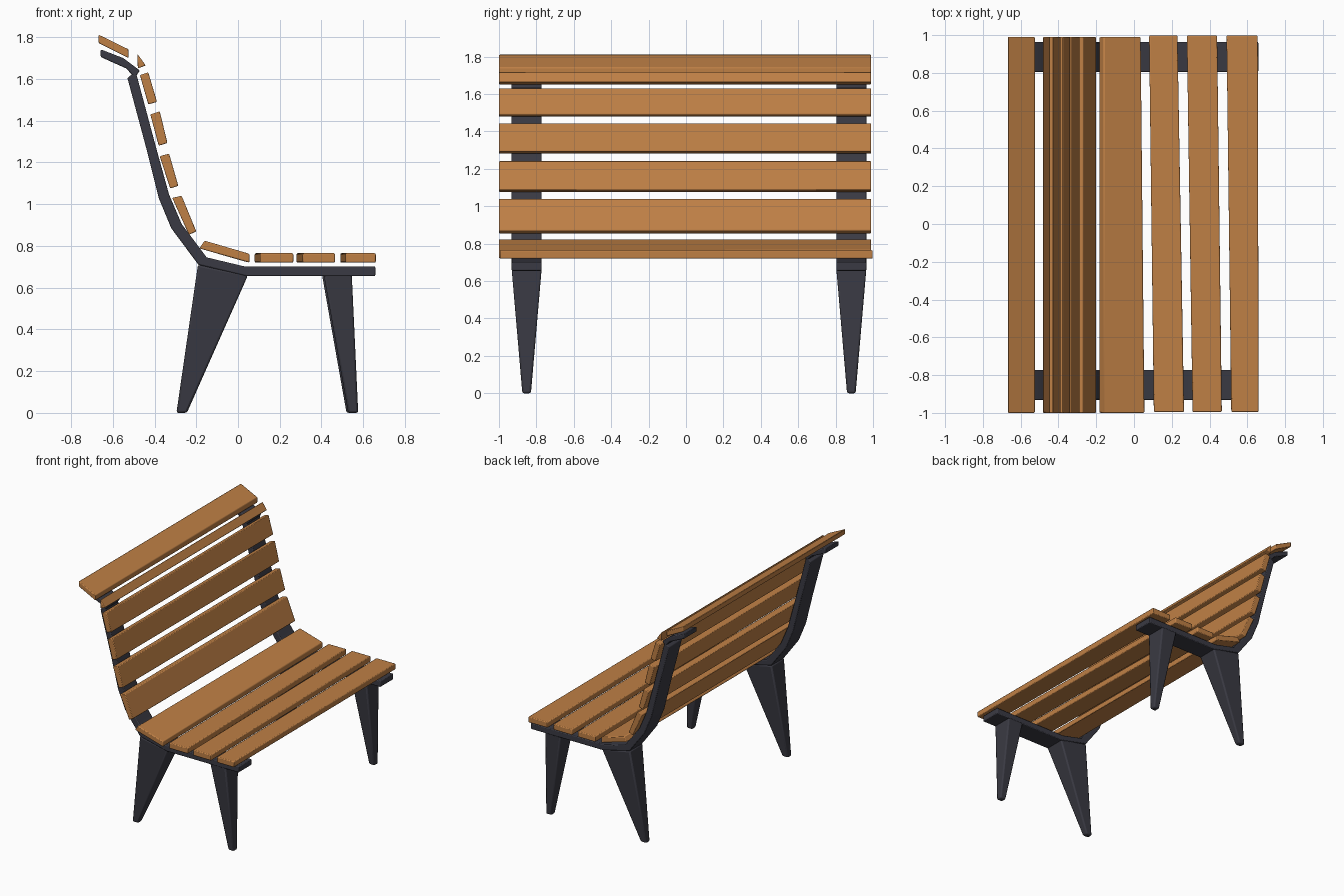
import bpy, bmesh

if "Cube" in bpy.data.objects:
    bpy.data.objects.remove(bpy.data.objects["Cube"])


def material(name, color):
    m = bpy.data.materials.new(name)
    m.diffuse_color = (*color, 1)
    m.use_nodes = True
    m.node_tree.nodes["Principled BSDF"].inputs["Base Color"].default_value = m.diffuse_color
    return m


wood = material("warm wood", (0.52, 0.215, 0.06))
metal = material("dark metal", (0.042, 0.042, 0.056))


def loft(name, a, b, mat, bevel):
    """Solid joining two matching outlines a and b."""
    bm = bmesh.new()
    va = [bm.verts.new(p) for p in a]
    vb = [bm.verts.new(p) for p in b]
    n = len(a)
    bm.faces.new(va)
    bm.faces.new(vb[::-1])
    for i in range(n):
        j = (i + 1) % n
        bm.faces.new((va[i], vb[i], vb[j], va[j]))
    bmesh.ops.recalc_face_normals(bm, faces=bm.faces)
    me = bpy.data.meshes.new(name)
    bm.to_mesh(me)
    bm.free()
    me.materials.append(mat)
    ob = bpy.data.objects.new(name, me)
    bpy.context.collection.objects.link(ob)
    mod = ob.modifiers.new("soft edges", 'BEVEL')
    mod.width = bevel
    mod.segments = 2
    mod.limit_method = 'ANGLE'
    mod.angle_limit = 0.7
    bpy.context.view_layer.objects.active = ob
    ob.select_set(True)
    bpy.ops.object.shade_smooth_by_angle(angle=0.6)
    ob.select_set(False)
    return ob


def prism(name, pts, y0, y1, mat, bevel):
    return loft(name, [(x, y0, z) for x, z in pts], [(x, y1, z) for x, z in pts], mat, bevel)


# seat slats, slightly skewed: (left, right) x at the front end and back end
for i, (f, b) in enumerate([((0.515, 0.66), (0.49, 0.655)),
                            ((0.31, 0.465), (0.28, 0.44)),
                            ((0.105, 0.265), (0.08, 0.23))]):
    def outline(e, y):
        return [(e[0], y, 0.72), (e[1], y, 0.72), (e[1], y, 0.765), (e[0], y, 0.765)]
    loft(f"seat_slat_{i + 1}", outline(f, -0.995), outline(b, 0.998), wood, 0.006)

# sloping rear seat slat
loft("rear_seat_slat",
     [(x, -1.0, z) for x, z in [(-0.185, 0.788), (0.055, 0.72), (0.055, 0.762), (-0.16, 0.825)]],
     [(x, 0.99, z) for x, z in [(-0.185, 0.788), (0.035, 0.725), (0.035, 0.768), (-0.16, 0.825)]],
     wood, 0.006)

# backrest slats and top slat
back = [
    [(-0.315, 1.03), (-0.27, 1.04), (-0.20, 0.87), (-0.235, 0.853)],
    [(-0.375, 1.23), (-0.33, 1.242), (-0.286, 1.088), (-0.325, 1.075)],
    [(-0.42, 1.43), (-0.375, 1.445), (-0.338, 1.293), (-0.38, 1.28)],
    [(-0.47, 1.618), (-0.43, 1.632), (-0.388, 1.49), (-0.43, 1.478)],
    [(-0.482, 1.72), (-0.442, 1.665), (-0.48, 1.65)],
    [(-0.668, 1.812), (-0.525, 1.742), (-0.525, 1.70), (-0.668, 1.772)],
]
for i, pts in enumerate(back):
    prism(f"back_slat_{i + 1}", pts, -1.0, 0.99, wood, 0.005)

# curved side rails, top brackets and legs
rail = [(0.658, 0.655), (0.04, 0.655), (-0.19, 0.71), (-0.32, 0.885), (-0.38, 1.03),
        (-0.44, 1.27), (-0.53, 1.605), (-0.49, 1.635), (-0.395, 1.28), (-0.33, 1.045),
        (-0.27, 0.905), (-0.15, 0.745), (0.03, 0.702), (0.658, 0.702)]
bracket = [(-0.658, 1.742), (-0.55, 1.70), (-0.47, 1.64), (-0.495, 1.605),
           (-0.535, 1.65), (-0.658, 1.705)]


def leg(name, yc, top, bottom):
    def ring(x0, x1, z0, z1, hy):
        return [(x0, yc - hy, z0), (x1, yc - hy, z1), (x1, yc + hy, z1), (x0, yc + hy, z0)]
    loft(name, ring(*top, 0.08), ring(*bottom, 0, 0, 0.023), metal, 0.01)


for side, yc, dx in (("front", -0.852, 0.0), ("rear", 0.884, -0.008)):
    prism(f"{side}_rail", rail, yc - 0.08, yc + 0.08, metal, 0.006)
    prism(f"{side}_top_bracket", bracket, yc - 0.08, yc + 0.08, metal, 0.006)
    leg(f"{side}_back_leg", yc, (-0.192, 0.048, 0.71, 0.66), (-0.295, -0.245))
    leg(f"{side}_front_leg", yc, (0.41 + dx, 0.545 + dx, 0.665, 0.665),
        (0.528 + dx, 0.576 + dx))
